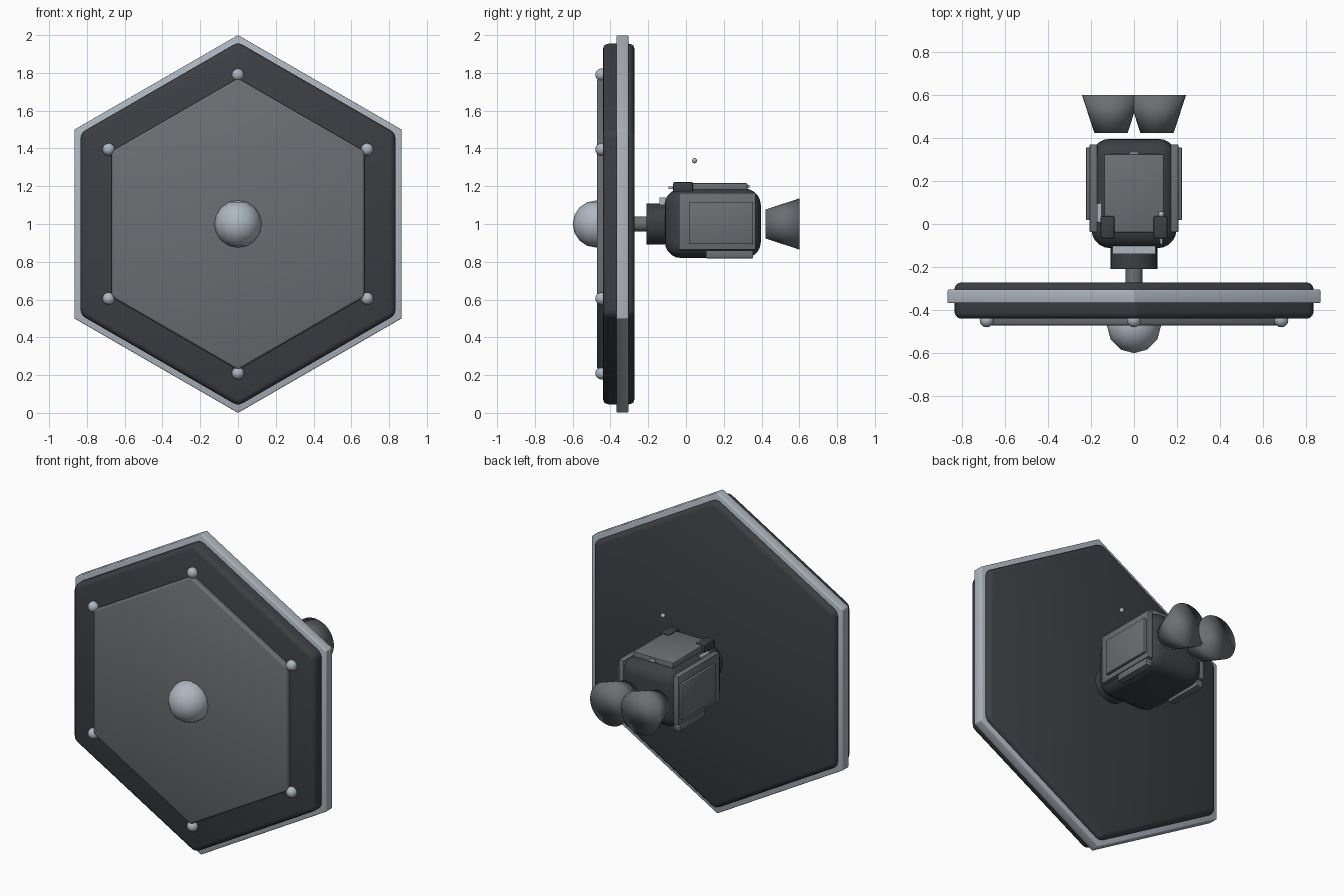
import bpy, math

if "Cube" in bpy.data.objects:
    bpy.data.objects.remove(bpy.data.objects["Cube"])

def material(name, c):
    m = bpy.data.materials.new(name)
    m.diffuse_color = (*c, 1)
    m.use_nodes = True
    m.node_tree.nodes["Principled BSDF"].inputs["Base Color"].default_value = m.diffuse_color
    return m

DARK = material("dark_grey", (0.045, 0.049, 0.056))
MID = material("mid_grey", (0.15, 0.157, 0.17))
LIGHT = material("light_grey", (0.42, 0.47, 0.53))

def finish(name, mat, bevel=0, segs=3, angle=35):
    o = bpy.context.object
    o.name = name
    o.data.materials.append(mat)
    bpy.ops.object.transform_apply(location=False, rotation=True, scale=True)
    if bevel:
        b = o.modifiers.new("bevel", 'BEVEL')
        b.width, b.segments = bevel, segs
        bpy.ops.object.modifier_apply(modifier="bevel")
    bpy.ops.object.shade_smooth_by_angle(angle=math.radians(angle))
    return o

def box(name, x, y, z, mat, bevel=0, segs=2):
    lo, hi = zip(x, y, z)
    bpy.ops.mesh.primitive_cube_add(size=1, location=[(a + b) / 2 for a, b in zip(lo, hi)])
    bpy.context.object.scale = [b - a for a, b in zip(lo, hi)]
    return finish(name, mat, bevel, segs)

def drum(name, r1, r2, y, mat, sides=32, x=0, bevel=0, angle=35):
    # cone or prism along y, first radius at the smaller y
    bpy.ops.mesh.primitive_cone_add(vertices=sides, radius1=r1, radius2=r2, depth=y[1] - y[0],
                                    location=(x, (y[0] + y[1]) / 2, 1),
                                    rotation=(-math.pi / 2, 0, 0))
    return finish(name, mat, bevel, angle=angle)

def ball(name, r, loc, mat, segs=16, rings=10):
    bpy.ops.mesh.primitive_uv_sphere_add(segments=segs, ring_count=rings, radius=r, location=loc)
    return finish(name, mat, angle=40)

# hexagonal shield
drum("shield_body", 0.963, 0.963, (-0.44, -0.272), DARK, 6, bevel=0.03)
drum("shield_rim", 1.0, 1.0, (-0.368, -0.305), LIGHT, 6, bevel=0.006)
drum("shield_plate", 0.772, 0.772, (-0.472, -0.42), MID, 6, bevel=0.012)
ball("centre_dome", 0.125, (0, -0.475, 1), LIGHT, 12, 8)
for i in range(6):
    a = math.radians(30 + 60 * i)
    ball(f"corner_stud_{i}", 0.033, (0.79 * math.cos(a), -0.447, 1 + 0.79 * math.sin(a)), LIGHT)

# mount between shield and body
drum("mount_stem", 0.04, 0.04, (-0.29, -0.18), MID)
drum("mount_collar", 0.109, 0.109, (-0.208, -0.08), DARK)
box("collar_tab", (-0.1, 0.1), (-0.14, -0.09), (1.1, 1.14), LIGHT)

# body with top panel
box("body", (-0.197, 0.197), (-0.112, 0.396), (0.82, 1.187), DARK, 0.085, 5)
box("top_panel", (-0.138, 0.138), (-0.04, 0.325), (1.17, 1.216), MID, 0.006)
box("panel_latch", (-0.02, 0.02), (0.31, 0.335), (1.19, 1.207), LIGHT)

# paired side parts
for s, side in ((-1, "left"), (1, "right")):
    def span(a, b):
        return sorted((s * a, s * b))
    box(f"{side}_side_panel", span(0.17, 0.207), (-0.038, 0.37), (0.862, 1.165), MID, 0.006)
    box(f"{side}_side_cover", span(0.2, 0.223), (0.018, 0.355), (0.893, 1.115), MID, 0.005)
    box(f"{side}_lower_rail", span(0.165, 0.207), (0.105, 0.355), (0.818, 0.86), MID, 0.004)
    box(f"{side}_shoulder_block", span(0.09, 0.155), (-0.068, 0.038), (1.168, 1.222), DARK, 0.008)
    drum(f"{side}_nozzle", 0.077, 0.135, (0.422, 0.6), MID, x=s * 0.107, angle=180)

# small details on top
box("left_light_bar", (-0.172, -0.15), (0.01, 0.095), (1.14, 1.175), LIGHT)
box("antenna_pin", (0.121, 0.133), (-0.092, 0.0), (1.186, 1.198), LIGHT)
ball("antenna_tip", 0.014, (0.127, 0.045, 1.335), LIGHT, 12, 8)
